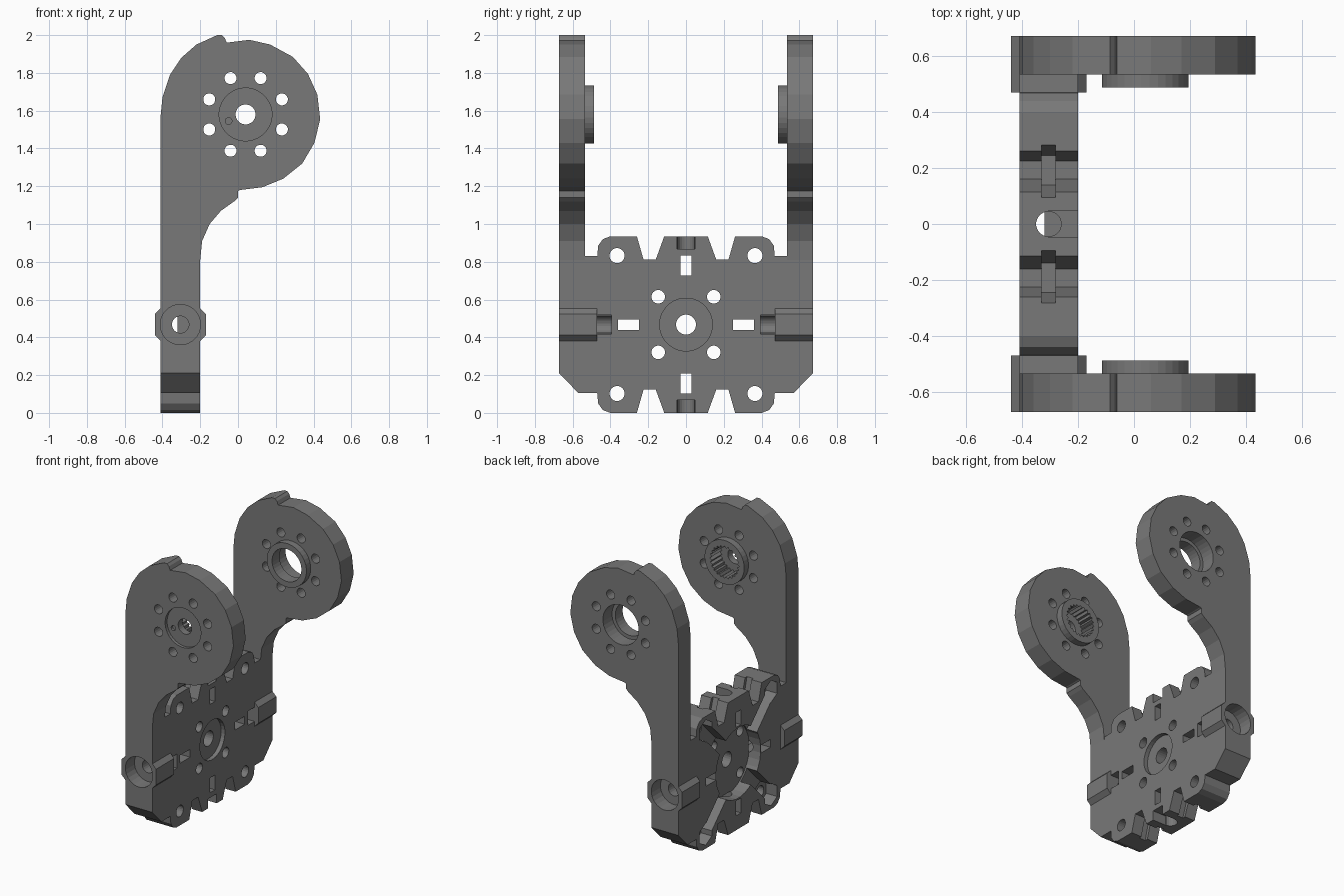
import bpy, bmesh, math

if "Cube" in bpy.data.objects:
    bpy.data.objects.remove(bpy.data.objects["Cube"])

grey = bpy.data.materials.new("matte grey")
grey.use_nodes = True
grey.diffuse_color = (0.19, 0.19, 0.19, 1)
grey.node_tree.nodes["Principled BSDF"].inputs["Base Color"].default_value = (0.19, 0.19, 0.19, 1)

MID = 0.4675            # height of the plate centre
BACK, FACE = -0.41, -0.20
AXIS = -0.305           # depth of the screw channels
HUB = (0.04, 1.58)


def prism(name, axis, points, a, b):
    """Extrude a 2D outline along an axis from a to b."""
    place = {"x": lambda u, v, w: (w, u, v),
             "y": lambda u, v, w: (u, w, v),
             "z": lambda u, v, w: (u, v, w)}[axis]
    bm = bmesh.new()
    low = [bm.verts.new(place(u, v, a)) for u, v in points]
    high = [bm.verts.new(place(u, v, b)) for u, v in points]
    bm.faces.new(low)
    bm.faces.new(high)
    n = len(points)
    for i in range(n):
        j = (i + 1) % n
        bm.faces.new((low[i], low[j], high[j], high[i]))
    bmesh.ops.recalc_face_normals(bm, faces=bm.faces)
    mesh = bpy.data.meshes.new(name)
    bm.to_mesh(mesh)
    bm.free()
    mesh.materials.append(grey)
    obj = bpy.data.objects.new(name, mesh)
    bpy.context.collection.objects.link(obj)
    return obj


def circle(u, v, r, n=24, turn=0.5):
    steps = [(i + turn) * math.tau / n for i in range(n)]
    return [(u + r * math.cos(t), v + r * math.sin(t)) for t in steps]


def rect(u0, u1, v0, v1):
    return [(u0, v0), (u1, v0), (u1, v1), (u0, v1)]


def combine(obj, tool, operation):
    mod = obj.modifiers.new("shape", "BOOLEAN")
    mod.operation = operation
    mod.solver = "EXACT"
    mod.object = tool
    bpy.context.view_layer.objects.active = obj
    bpy.ops.object.modifier_apply(modifier=mod.name)
    bpy.data.objects.remove(tool)


def cut(obj, axis, points, a, b):
    combine(obj, prism("cutter", axis, points, a, b), "DIFFERENCE")


def join(obj, axis, points, a, b):
    combine(obj, prism("addition", axis, points, a, b), "UNION")


# Base plate with notched tabs, outlined on one side and mirrored
half = [(.115, .935), (.16, .812), (.225, .812), (.26, .935), (.40, .935),
        (.44, .92), (.465, .885), (.47, .83), (.535, .83), (.535, .105),
        (.47, .105), (.465, .05), (.44, .015), (.40, 0), (.26, 0),
        (.225, .123), (.16, .123), (.115, 0)]
plate = prism("base_plate", "x", half + [(-y, z) for y, z in reversed(half)], BACK, FACE)

# Recess in the rear, counterbore in the face, centre hole
cut(plate, "x", circle(0, MID, .25, 32), -.5, -.32)
cut(plate, "x", circle(0, MID, .14, 32), FACE - .03, 0)
cut(plate, "x", circle(0, MID, .053), -.5, 0)

for sy in (-1, 1):
    for sz in (-1, 1):
        # Corner screw holes with nut pockets and diagonal channels
        y, z = sy * .365, MID + sz * .365
        cut(plate, "x", circle(y, z, .078, 6), -.5, -.325)
        cut(plate, "x", circle(y, z, .04, 20), -.5, 0)
        dy, dz = sy * .035, sz * .035
        cut(plate, "x", [(dy, MID - dz), (y + dy, z - dz),
                         (y - dy, z + dz), (-dy, MID + dz)], -.5, -.33)
        cut(plate, "x", circle(sy * .147, MID + sz * .147, .036, 20), -.5, 0)
        # Grooves in the notch walls
        groove = [(.09, .48), (.14, .33), (.245, .33), (.285, .48)]
        cut(plate, "x", [(sy * u, MID + sz * v) for u, v in groove], -.33, -.28)

for s in (-1, 1):
    # Nut slots, screw channels and face openings above, below and at the sides
    cut(plate, "x", rect(-.028, .028, MID + s * .26, MID + s * .365), -.5, 0)
    cut(plate, "x", rect(s * .25, s * .36, MID - .028, MID + .028), -.5, 0)
    cut(plate, "z", circle(AXIS, 0, .045, 20), MID + s * .24, MID + s * .5)
    cut(plate, "y", circle(AXIS, MID, .045, 20), s * .24, s * .6)
    cut(plate, "x", rect(-.048, .048, MID + s * .40, MID + s * .5), AXIS, 0)
    cut(plate, "x", rect(s * .395, s * .472, MID - .05, MID + .05), AXIS, 0)

# Side arms ending in round horn discs
arm_profile = [(-.41, .105), (-.41, 1.57), (-.40, 1.67), (-.36, 1.79), (-.30, 1.88),
               (-.22, 1.95), (-.11, 2.0), (-.085, 2.0), (-.07, 1.985), (-.06, 1.96),
               (.06, 1.975), (.17, 1.95), (.29, 1.885), (.37, 1.795), (.42, 1.685),
               (.435, 1.555), (.405, 1.43), (.34, 1.32), (.24, 1.24), (.13, 1.195),
               (.01, 1.18), (0, 1.175), (0, 1.14), (-.02, 1.12), (-.09, 1.07),
               (-.15, 1.0), (-.19, .91), (-.20, .81), (-.20, .105)]
for name, s in (("front_arm", -1), ("back_arm", 1)):
    outer, inner = s * .672, s * .535
    arm = prism(name, "y", arm_profile, inner, outer)
    # Chamfered lower corner
    cut(arm, "x", [(s * .565, .10), (s * .68, .2185), (s * .75, .05), (s * .565, .05)], -.6, .1)
    # Pivot boss with a counterbored screw hole
    join(arm, "y", circle(AXIS, MID, .146, 8), s * .47, outer)
    cut(arm, "y", circle(AXIS, MID, .107), s * .57, s * .8)
    cut(arm, "y", circle(AXIS, MID, .045, 20), s * .4, s * .8)
    # Raised collar and ring of screw holes on the disc
    join(arm, "y", circle(*HUB, .155, 32), s * .487, s * .56)
    for x, z in circle(*HUB, .208, 8):
        cut(arm, "y", circle(x, z, .032, 16), s * .4, s * .8)
    if s < 0:
        # Splined socket, shallow outer recess, shaft hole and locating pit
        teeth = [(HUB[0] + r * math.cos(t), HUB[1] + r * math.sin(t))
                 for i in range(48)
                 for r, t in [(.10 if i % 2 else .115, i * math.tau / 48)]]
        cut(arm, "y", teeth, s * .4, s * .60)
        cut(arm, "y", circle(*HUB, .14, 32), s * .65, s * .8)
        cut(arm, "y", circle(*HUB, .053), s * .4, s * .8)
        cut(arm, "y", circle(-.05, 1.545, .018, 12), s * .635, s * .8)
    else:
        # Stepped open bearing bore
        cut(arm, "y", circle(*HUB, .115, 32), s * .4, s * .8)
        cut(arm, "y", circle(*HUB, .14, 32), s * .57, s * .8)
